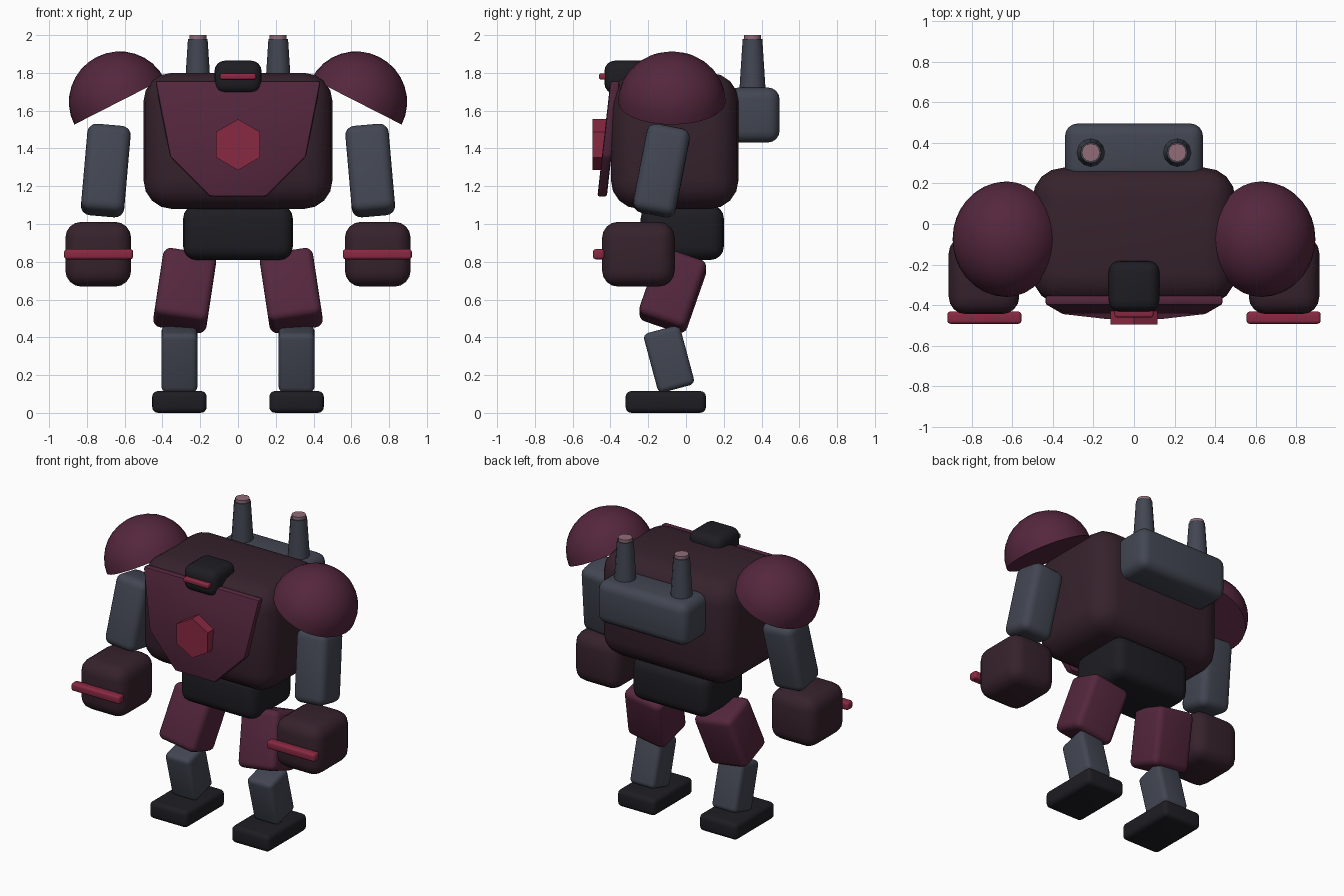
import bpy, bmesh
from math import radians, pi
from mathutils import Matrix, Vector, Euler

if "Cube" in bpy.data.objects:
    bpy.data.objects.remove(bpy.data.objects["Cube"])

def material(name, rgb):
    m = bpy.data.materials.new(name)
    m.diffuse_color = (*rgb, 1)
    m.use_nodes = True
    m.node_tree.nodes["Principled BSDF"].inputs["Base Color"].default_value = m.diffuse_color
    return m

DARK = material("dark_maroon", (0.037, 0.016, 0.025))
PLUM = material("plum", (0.09, 0.02, 0.047))
RED = material("red", (0.25, 0.022, 0.055))
STEEL = material("steel", (0.055, 0.062, 0.085))
BLACK = material("black", (0.013, 0.012, 0.016))
PINK = material("pale_pink", (0.28, 0.15, 0.19))

def finish(name, bm, mat, loc=(0, 0, 0), rot=(0, 0, 0), angle=35):
    bmesh.ops.recalc_face_normals(bm, faces=bm.faces)
    me = bpy.data.meshes.new(name)
    bm.to_mesh(me)
    bm.free()
    me.materials.append(mat)
    ob = bpy.data.objects.new(name, me)
    bpy.context.collection.objects.link(ob)
    ob.location = loc
    ob.rotation_euler = [radians(a) for a in rot]
    bpy.ops.object.select_all(action='DESELECT')
    bpy.context.view_layer.objects.active = ob
    ob.select_set(True)
    bpy.ops.object.shade_smooth_by_angle(angle=radians(angle))
    return ob

def bevel(bm, width, segments=4):
    bmesh.ops.bevel(bm, geom=bm.edges[:], offset=width, segments=segments,
                    profile=0.5, affect='EDGES', clamp_overlap=True)

def box(name, loc, size, mat, r, rot=(0, 0, 0)):
    bm = bmesh.new()
    bmesh.ops.create_cube(bm, size=1)
    bmesh.ops.scale(bm, vec=size, verts=bm.verts)
    bevel(bm, r)
    return finish(name, bm, mat, loc, rot)

def cone(name, loc, r1, r2, depth, mat, sides, rot=(0, 0, 0)):
    bm = bmesh.new()
    bmesh.ops.create_cone(bm, cap_ends=True, segments=sides, radius1=r1, radius2=r2, depth=depth)
    return finish(name, bm, mat, loc, rot, 40)

def dome(name, loc, radii, mat, rot):
    bm = bmesh.new()
    bmesh.ops.create_uvsphere(bm, u_segments=32, v_segments=16, radius=1)
    bmesh.ops.delete(bm, geom=[v for v in bm.verts if v.co.z < -0.01], context='VERTS')
    bmesh.ops.holes_fill(bm, edges=[e for e in bm.edges if e.is_boundary], sides=0)
    bmesh.ops.scale(bm, vec=radii, verts=bm.verts)
    return finish(name, bm, mat, loc, rot)

# torso, pelvis and head
box("torso", (0, -0.06, 1.44), (1.0, 0.675, 0.72), DARK, 0.15)
box("pelvis", (0, -0.02, 0.955), (0.58, 0.44, 0.29), BLACK, 0.07)
box("head", (0, -0.307, 1.777), (0.25, 0.25, 0.175), BLACK, 0.055)
box("visor", (0, -0.435, 1.781), (0.19, 0.05, 0.033), RED, 0.01)

# tapered chest plate, leaning forward at the bottom
half = [(0.438, 1.757), (0.36, 1.357), (0.15, 1.145)]
outline = half + [(-x, z) for x, z in reversed(half)]
bm = bmesh.new()
face = bm.faces.new([bm.verts.new((x, -0.40 - (1.757 - z) * 0.113, z)) for x, z in outline])
new = bmesh.ops.extrude_face_region(bm, geom=[face])["geom"]
bmesh.ops.translate(bm, vec=(0, 0.05, 0), verts=[g for g in new if isinstance(g, bmesh.types.BMVert)])
bevel(bm, 0.013, 2)
finish("chest_plate", bm, PLUM, angle=25)

# hexagonal chest core, one corner up
hexagon = cone("chest_core", (0, -0.455, 1.42), 0.135, 0.135, 0.08, RED, 6, (90, 0, 0))
if max((hexagon.rotation_euler.to_matrix() @ v.co).z for v in hexagon.data.vertices) < 0.13:
    hexagon.data.transform(Matrix.Rotation(pi / 6, 4, 'Z'))

# backpack
box("backpack", (0, 0.355, 1.577), (0.68, 0.28, 0.29), STEEL, 0.06)

# mirrored parts
for s, side in ((-1, "right"), (1, "left")):
    cone(side + "_exhaust", (s * 0.213, 0.352, 1.84), 0.07, 0.052, 0.28, STEEL, 12)
    cone(side + "_exhaust_tip", (s * 0.213, 0.352, 1.98), 0.045, 0.045, 0.04, PINK, 12)
    dome(side + "_shoulder", (s * 0.628, -0.075, 1.648), (0.268, 0.285, 0.265), PLUM, (0, s * 27, 0))
    box(side + "_arm", (s * 0.70, -0.13, 1.283), (0.23, 0.23, 0.47), STEEL, 0.05, (-11, -s * 5, 0))
    box(side + "_fist", (s * 0.74, -0.252, 0.84), (0.348, 0.385, 0.343), DARK, 0.085)
    box(side + "_knuckle_bar", (s * 0.738, -0.462, 0.84), (0.365, 0.06, 0.054), RED, 0.015)
    box(side + "_thigh", (s * 0.282, -0.07, 0.648), (0.285, 0.265, 0.38), PLUM, 0.04, (-19, -s * 8.6, 0))
    box(side + "_shin", (s * 0.31, -0.09, 0.285), (0.19, 0.2, 0.325), STEEL, 0.03, (15, 0, 0))
    box(side + "_foot", (s * 0.31, -0.107, 0.058), (0.288, 0.425, 0.115), BLACK, 0.03)
